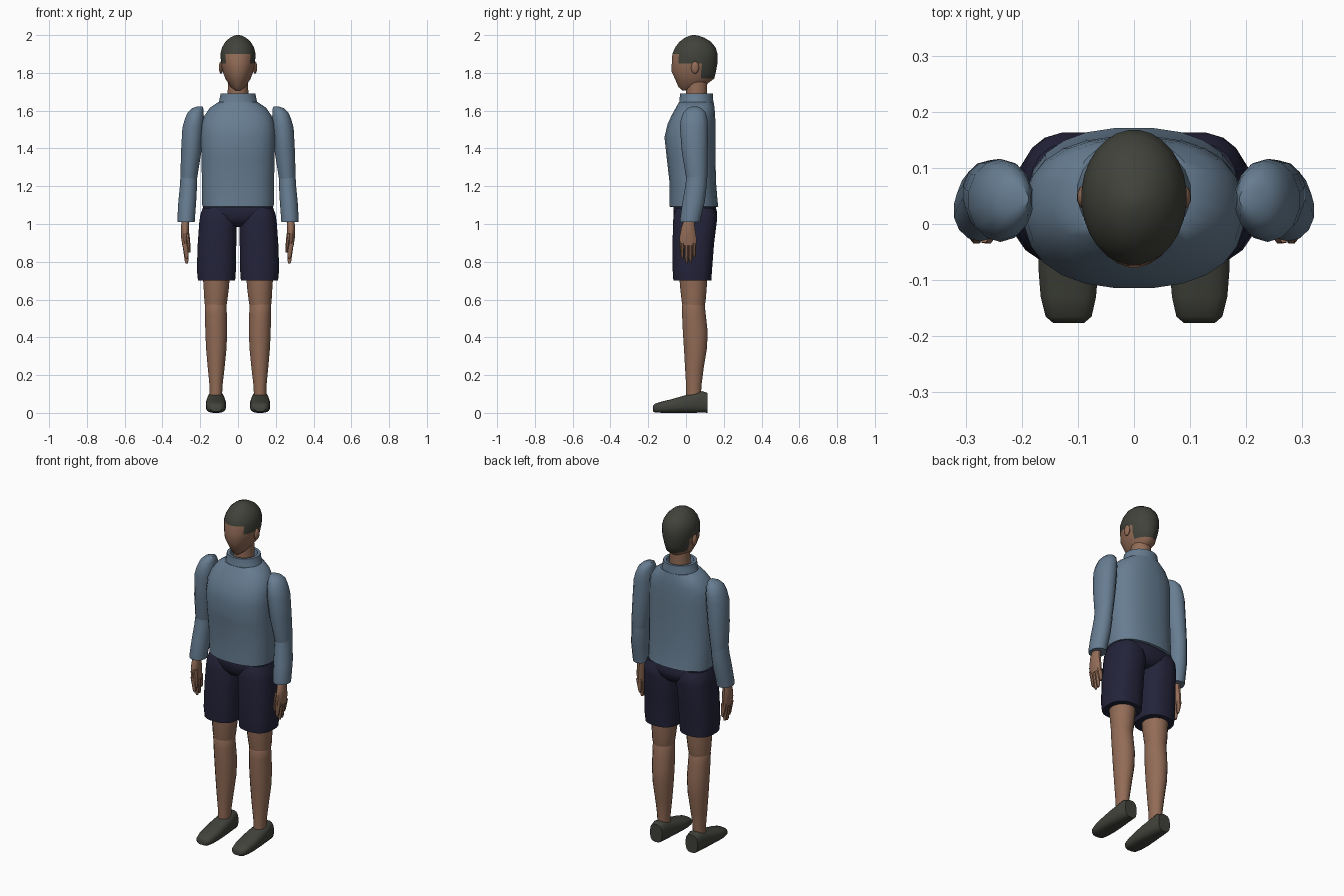
import bpy, bmesh, math
from mathutils import Vector


def material(name, rgb):
    m = bpy.data.materials.new(name)
    m.diffuse_color = (*rgb, 1)
    return m


skin = material("skin brown", (0.29, 0.15, 0.095))
hair = material("dark olive grey", (0.052, 0.055, 0.043))
blue = material("slate blue", (0.135, 0.205, 0.285))
navy = material("navy", (0.017, 0.017, 0.042))


def finish(bm, name, mats, mirror=False, angle=40):
    bmesh.ops.recalc_face_normals(bm, faces=bm.faces)
    me = bpy.data.meshes.new(name)
    bm.to_mesh(me)
    bm.free()
    for m in mats:
        me.materials.append(m)
    for p in me.polygons:
        p.use_smooth = True
    me.set_sharp_from_angle(angle=math.radians(angle))
    ob = bpy.data.objects.new(name, me)
    bpy.context.collection.objects.link(ob)
    if mirror:
        ob.modifiers.new("Mirror", 'MIRROR').use_mirror_merge = False
    return ob


def loft(name, rings, mats, mirror=False, n=16, power=1.0, axis='Z', rule=None):
    """Rings are (level, min a, max a, min b, max b); axis Z: a=x, b=y; axis Y: a=x, b=z."""
    bm = bmesh.new()
    loops = []
    for lv, a0, a1, b0, b1 in rings:
        loop = []
        for i in range(n):
            t = 2 * math.pi * (i + 0.5) / n
            c, s = math.cos(t), math.sin(t)
            a = (a0 + a1) / 2 + (a1 - a0) / 2 * math.copysign(abs(c) ** power, c)
            b = (b0 + b1) / 2 + (b1 - b0) / 2 * math.copysign(abs(s) ** power, s)
            loop.append(bm.verts.new((a, b, lv) if axis == 'Z' else (a, lv, b)))
        loops.append(loop)
    for lo, hi in zip(loops, loops[1:]):
        for i in range(n):
            j = (i + 1) % n
            bm.faces.new((lo[i], lo[j], hi[j], hi[i]))
    bm.faces.new(loops[0])
    bm.faces.new(loops[-1])
    if rule:
        for f in bm.faces:
            f.material_index = rule(f.calc_center_median())
    return finish(bm, name, mats, mirror)


def sym(rows):
    return [(z, -x, x, y0, y1) for z, x, y0, y1 in rows]


# Head with the stepped hairline coloured by height and depth
def hairline(c):
    return int(c.z > 1.9 or (c.z > 1.85 and c.y > -0.035) or (c.z > 1.77 and c.y > 0.09))


loft("head", sym([
    (1.708, .016, -.02, .05), (1.725, .038, -.04, .09), (1.77, .068, -.06, .15),
    (1.81, .082, -.078, .16), (1.85, .090, -.076, .167), (1.90, .094, -.073, .168),
    (1.935, .085, -.058, .157), (1.965, .067, -.035, .132), (1.987, .042, -.005, .096),
    (1.997, .020, .022, .064), (2.0, .006, .036, .048)]),
    [skin, hair], n=28, rule=hairline)

# Ears
bm = bmesh.new()
bmesh.ops.create_uvsphere(bm, u_segments=10, v_segments=8, radius=1)
bmesh.ops.scale(bm, vec=(.012, .021, .033), verts=bm.verts)
bmesh.ops.translate(bm, vec=(.090, .048, 1.828), verts=bm.verts)
finish(bm, "ears", [skin], True)

# Neck and collar
loft("neck", sym([(1.6, .058, .0, .115), (1.69, .056, .0, .112),
                  (1.78, .053, .0, .115)]), [skin])
loft("collar", sym([(1.62, .115, -.045, .15), (1.645, .102, -.036, .146),
                    (1.692, .093, -.033, .143), (1.692, .075, -.018, .128),
                    (1.655, .07, -.01, .12)]), [blue], n=20)

# Sweater body
loft("sweater_body", sym([
    (1.09, .18, -.082, .162), (1.092, .19, -.088, .172), (1.12, .192, -.088, .168),
    (1.22, .192, -.088, .160), (1.34, .195, -.102, .157), (1.46, .197, -.115, .157),
    (1.53, .193, -.098, .157), (1.575, .178, -.077, .155), (1.615, .150, -.055, .152),
    (1.645, .105, -.038, .147)]), [blue], n=24, power=.85)

# Sleeves: upper arm with rounded shoulder, then forearm bent slightly forward
loft("upper_sleeves", [
    (1.22, .218, .303, .005, .108), (1.25, .214, .306, .0, .113), (1.38, .193, .303, -.022, .115),
    (1.51, .180, .296, -.032, .116), (1.555, .179, .283, -.027, .113),
    (1.59, .181, .268, -.014, .104), (1.612, .183, .246, .006, .084),
    (1.622, .188, .215, .028, .062)], [blue], True, n=14)
loft("lower_sleeves", [
    (1.01, .228, .321, -.031, .075), (1.03, .227, .322, -.031, .078),
    (1.12, .220, .317, -.018, .100), (1.20, .216, .309, -.004, .109),
    (1.25, .216, .306, .002, .111)], [blue], True, n=14)

# Hands: palm, four fingers and a thumb
loft("palms", [(.885, .261, .295, -.033, .057), (.93, .260, .302, -.036, .056),
               (.98, .259, .303, -.026, .048), (1.03, .256, .298, -.008, .045)],
     [skin], True, n=12)
for i, (y, tip) in enumerate([(-.020, .815), (.002, .79), (.023, .795), (.043, .825)]):
    loft(f"finger_{i + 1}", [
        (tip, .266, .278, y - .004, y + .007), (tip + .015, .262, .283, y - .009, y + .011),
        (.90, .262, .297, y - .012, y + .012)], [skin], True, n=8)
loft("thumbs", [(.85, .252, .264, -.032, -.018), (.875, .250, .268, -.036, -.012),
                (.95, .256, .282, -.034, .0)], [skin], True, n=8)

# Shorts: seat and two wide legs
loft("shorts_seat", sym([
    (.985, .045, .0, .10), (.995, .085, -.04, .135), (1.025, .165, -.062, .160),
    (1.06, .195, -.068, .166), (1.09, .185, -.068, .158), (1.11, .175, -.06, .15)]),
    [navy], n=24, power=.85)
loft("shorts_legs", [
    (.70, .022, .205, -.06, .127), (.702, .014, .213, -.068, .135),
    (.76, .010, .219, -.072, .139), (.90, .008, .214, -.072, .150),
    (1.01, .006, .206, -.070, .164), (1.05, .015, .200, -.066, .164),
    (1.085, .03, .187, -.05, .145)], [navy], True, n=20, power=.8)

# Legs: thigh and calf meeting at the knee
loft("thighs", [(.555, .062, .174, -.018, .098), (.59, .056, .179, -.024, .105),
                (.66, .047, .183, -.032, .111), (.76, .04, .19, -.04, .115)],
     [skin], True)
loft("calves", [(.07, .084, .150, .0, .08), (.14, .082, .151, .0, .082),
                (.24, .070, .161, -.006, .095), (.34, .060, .170, -.012, .112),
                (.43, .056, .174, -.018, .116), (.52, .058, .176, -.022, .106),
                (.57, .060, .177, -.022, .100), (.595, .068, .168, -.012, .092)],
     [skin], True)

# Shoes: tapered from the tall heel to the low rounded toe
loft("shoes", [
    (-.176, .088, .145, .008, .036), (-.165, .075, .158, .002, .049),
    (-.13, .067, .167, .0, .060), (-.08, .063, .171, .0, .072),
    (-.01, .064, .170, .0, .092), (.05, .069, .165, .0, .107),
    (.085, .073, .161, .0, .116), (.115, .078, .156, .0, .106)],
    [hair], True, n=16, power=.7, axis='Y')
